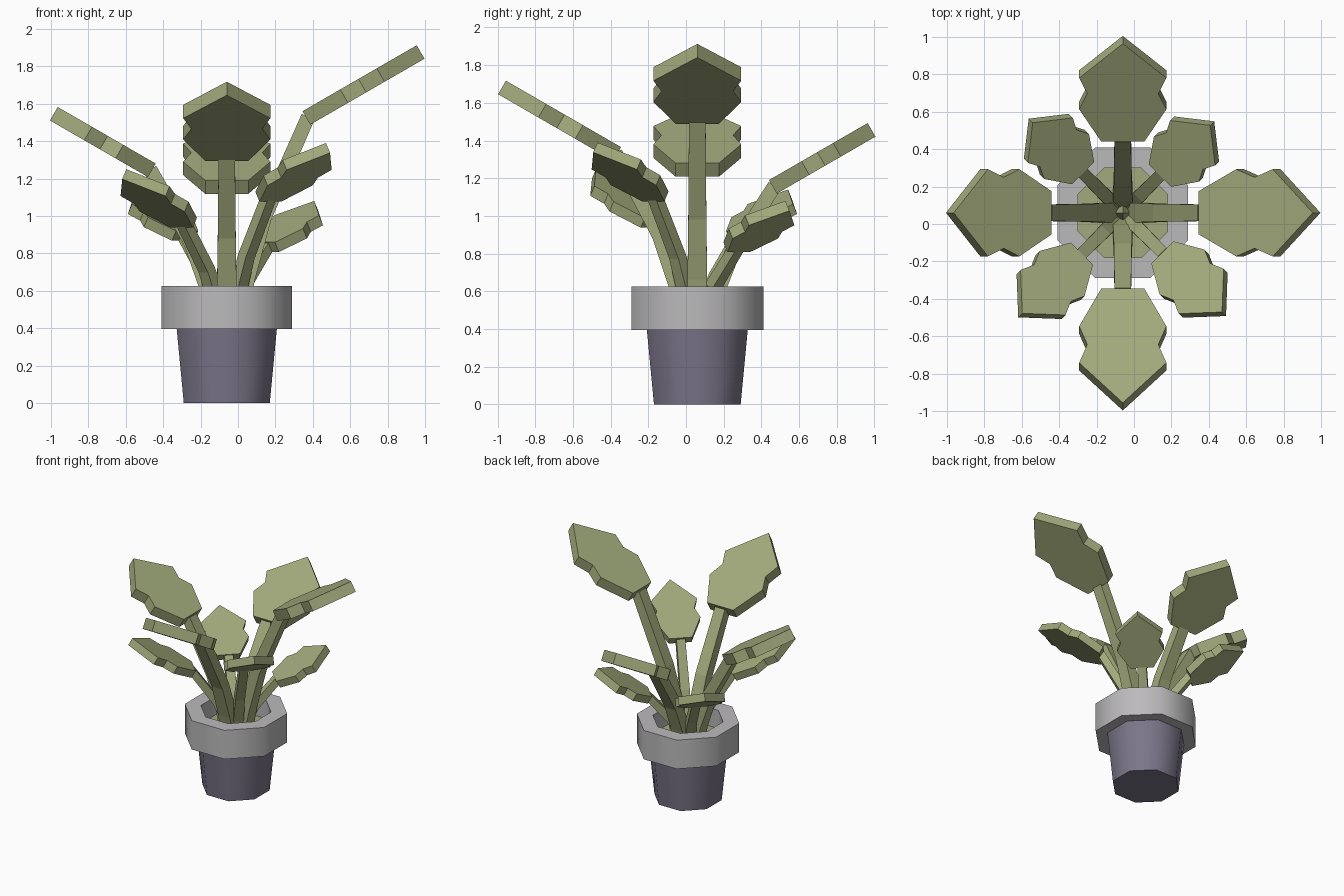
import bpy, bmesh
from math import radians, cos, sin, pi
from mathutils import Vector, Matrix

cube = bpy.data.objects.get("Cube")
if cube:
    bpy.data.objects.remove(cube, do_unlink=True)

CENTRE = Vector((-0.06, 0.06, 0))
TILT = radians(30)


def material(name, rgb):
    m = bpy.data.materials.new(name)
    m.use_nodes = True
    m.diffuse_color = (*rgb, 1)
    m.node_tree.nodes["Principled BSDF"].inputs["Base Color"].default_value = (*rgb, 1)
    return m


GREEN = material("olive green", (0.36, 0.40, 0.20))
GREY = material("light grey", (0.50, 0.49, 0.50))
PURPLE = material("dusty purple", (0.20, 0.18, 0.25))


def finish(name, bm, mat, matrix, smooth=False):
    bmesh.ops.recalc_face_normals(bm, faces=bm.faces)
    bm.transform(matrix)
    mesh = bpy.data.meshes.new(name)
    bm.to_mesh(mesh)
    bm.free()
    mesh.materials.append(mat)
    ob = bpy.data.objects.new(name, mesh)
    bpy.context.collection.objects.link(ob)
    if smooth:
        bpy.ops.object.select_all(action="DESELECT")
        ob.select_set(True)
        bpy.context.view_layer.objects.active = ob
        bpy.ops.object.shade_smooth_by_angle(angle=radians(50))
    return ob


def bridge(bm, rings):
    for a, b in zip(rings, rings[1:]):
        n = len(a)
        for i in range(n):
            j = (i + 1) % n
            bm.faces.new((a[i], a[j], b[j], b[i]))


def octagon_lathe(name, profile, mat, cap=False, closed=False):
    """Eight-sided turned shape; profile holds (flat-side distance, height)."""
    bm = bmesh.new()
    rings = []
    for d, z in profile:
        r = d / cos(pi / 8)
        angles = [(i + 0.5) * pi / 4 for i in range(8)]
        rings.append([bm.verts.new((r * cos(a), r * sin(a), z)) for a in angles])
    bridge(bm, rings + rings[:1] if closed else rings)
    if cap:
        bm.faces.new(rings[0])
        bm.faces.new(rings[-1])
    return finish(name, bm, mat, Matrix.Translation(CENTRE), smooth=True)


# Pot, rim and planted surface
octagon_lathe("pot", [(0.23, 0), (0.27, 0.42)], PURPLE, cap=True)
octagon_lathe("pot_rim", [(0.24, 0.395), (0.35, 0.395), (0.35, 0.625), (0.24, 0.625)],
              GREY, closed=True)
octagon_lathe("pot_filling", [(0.245, 0.44), (0.245, 0.48)], GREEN, cap=True)

# Half outline of a leaf: (fraction of length, half width)
HALF_LEAF = [(0, 0.115), (0.33, 0.233), (0.49, 0.19), (0.65, 0.233)]
# Stalk curve: (fraction of reach, fraction of height)
STALK = [(0.14, 0), (0.25, 0.2), (0.46, 0.5), (1, 1)]


def leaf(name, turn, reach, height, length, size):
    bm = bmesh.new()
    outline = HALF_LEAF + [(1, 0)] + [(t, -w) for t, w in reversed(HALF_LEAF)]
    top = [bm.verts.new((t * length, w * size, 0)) for t, w in outline]
    face = bm.faces.new(top)
    grown = bmesh.ops.extrude_face_region(bm, geom=[face])["geom"]
    verts = [g for g in grown if isinstance(g, bmesh.types.BMVert)]
    bmesh.ops.translate(bm, verts=verts, vec=(0, 0, -0.083 * size))
    place = Matrix.Translation((reach, 0, height)) @ Matrix.Rotation(-TILT, 4, "Y")
    finish(name, bm, GREEN, turn @ place)


def stalk(name, turn, reach, height, size):
    bm = bmesh.new()
    reach += 0.03 * size
    height -= 0.03 * size
    base = 0.46
    points = [Vector((reach * a, 0, base + (height - base) * b)) for a, b in STALK]
    rings = []
    for i, p in enumerate(points):
        along = (points[min(i + 1, 3)] - points[max(i - 1, 0)]).normalized()
        across = Vector((0, 1, 0))
        out = across.cross(along)
        half = (0.056 - 0.004 * i) * size
        corners = [(-1, -1), (1, -1), (1, 1), (-1, 1)]
        rings.append([bm.verts.new(p + across * u * half + out * v * half * 0.85)
                      for u, v in corners])
    bridge(bm, rings)
    bm.faces.new(rings[0])
    bm.faces.new(rings[-1])
    finish(name, bm, GREEN, turn)


# Position, compass angle, reach, height, leaf length, size
PLANTS = [
    ("left", 0, 0.405, 1.56, 0.705, 1),
    ("back", 90, 0.38, 1.19, 0.605, 1),
    ("right", 180, 0.38, 1.28, 0.605, 1),
    ("front", 270, 0.405, 1.365, 0.705, 1),
    ("back_left", 45, 0.28, 0.86, 0.44, 0.73),
    ("back_right", 135, 0.30, 0.92, 0.44, 0.73),
    ("front_right", 225, 0.31, 0.99, 0.52, 0.73),
    ("front_left", 315, 0.30, 1.13, 0.52, 0.73),
]
for side, angle, reach, height, length, size in PLANTS:
    turn = Matrix.Translation(CENTRE) @ Matrix.Rotation(radians(angle), 4, "Z")
    leaf(side + "_leaf", turn, reach, height, length, size)
    stalk(side + "_stalk", turn, reach, height, size)

# Short pointed shoot in the middle
bud = bmesh.new()
bmesh.ops.create_cone(bud, cap_ends=True, segments=4, radius1=0.07, radius2=0.0, depth=0.2)
finish("centre_shoot", bud, GREEN, Matrix.Translation(CENTRE + Vector((0, 0, 0.56))))
